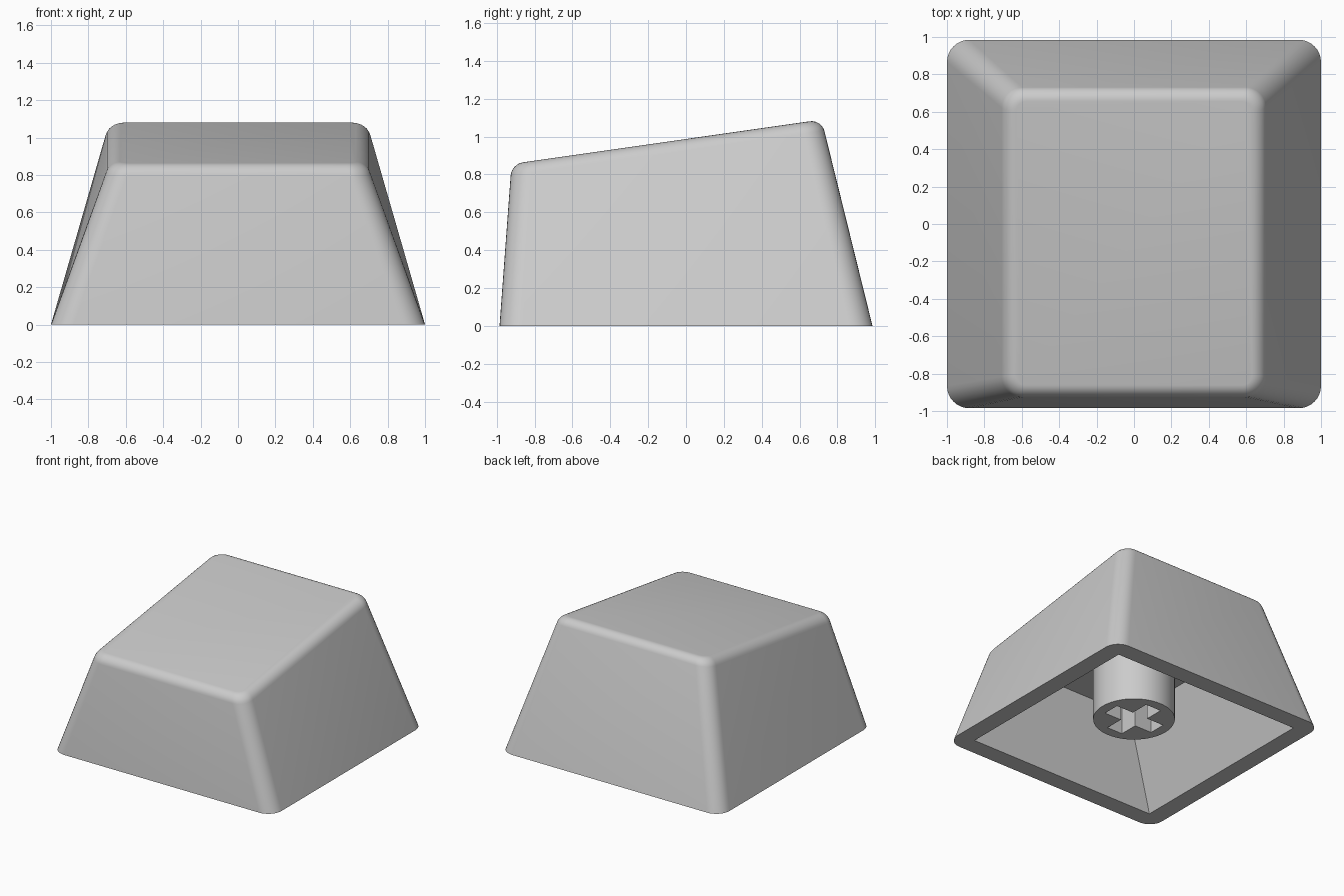
import bpy, bmesh, math

cube = bpy.data.objects.get("Cube")
if cube:
    bpy.data.objects.remove(cube)

# One plain grey plastic
grey = bpy.data.materials.new("grey plastic")
grey.use_nodes = True
colour = (0.6, 0.6, 0.6, 1)
grey.diffuse_color = colour
grey.node_tree.nodes["Principled BSDF"].inputs["Base Color"].default_value = colour


def rounded_rect(half_x, y0, y1, r, steps):
    """Counter-clockwise rounded rectangle outline."""
    centres = [(half_x - r, y1 - r), (r - half_x, y1 - r),
               (r - half_x, y0 + r), (half_x - r, y0 + r)]
    pts = []
    for q, (cx, cy) in enumerate(centres):
        for i in range(steps + 1):
            a = math.pi / 2 * (q + i / steps)
            pts.append((cx + r * math.cos(a), cy + r * math.sin(a)))
    return pts


def add_ring(bm, pts, height):
    return [bm.verts.new((x, y, height(y))) for x, y in pts]


def bridge(bm, a, b):
    n = len(a)
    for i in range(n):
        j = (i + 1) % n
        bm.faces.new((a[i], a[j], b[j], b[i]))


def fill_between(bm, outer, inner):
    """Flat face with a hole, between two closed outlines."""
    edges = []
    for ring in (outer, inner):
        for i, v in enumerate(ring):
            w = ring[(i + 1) % len(ring)]
            edges.append(bm.edges.get((v, w)) or bm.edges.new((v, w)))
    bmesh.ops.triangle_fill(bm, use_beauty=True, edges=edges)


def finish(bm, name, angle):
    bmesh.ops.recalc_face_normals(bm, faces=bm.faces)
    mesh = bpy.data.meshes.new(name)
    bm.to_mesh(mesh)
    bm.free()
    mesh.materials.append(grey)
    obj = bpy.data.objects.new(name, mesh)
    bpy.context.collection.objects.link(obj)
    bpy.ops.object.select_all(action="DESELECT")
    obj.select_set(True)
    bpy.context.view_layer.objects.active = obj
    bpy.ops.object.shade_smooth_by_angle(angle=math.radians(angle))
    return obj


def flat(z):
    return lambda y: z


# Hollow cap: tapered walls, sloping top with a rolled edge, square cavity
STEPS = 8
FILLET = 0.06
CEILING = 0.71
bm = bmesh.new()
base = add_ring(bm, rounded_rect(1.0, -0.985, 0.985, 0.12, STEPS), flat(0))
below = base
for i in range(7):
    a = math.pi / 2 * i / 6
    inset = FILLET * (1 - math.cos(a))
    drop = FILLET * (1 - math.sin(a))
    # the wall flares outwards below the top plane
    outline = rounded_rect(0.69 - inset + drop * 0.28,
                           -0.922 + inset - drop * 0.07,
                           0.715 - inset + drop * 0.26,
                           0.11 - inset, STEPS)
    ring = add_ring(bm, outline, lambda y: 0.987 + 0.143 * y - drop)
    bridge(bm, below, ring)
    below = ring
bm.faces.new(below)


def square(half_x, y0, y1):
    return [(half_x, y1), (-half_x, y1), (-half_x, y0), (half_x, y0)]


mouth = add_ring(bm, square(0.855, -0.84, 0.84), flat(0))
ceiling = add_ring(bm, square(0.58, -0.74, 0.62), flat(CEILING))
bridge(bm, mouth, ceiling)
bm.faces.new(ceiling)
fill_between(bm, base, mouth)
finish(bm, "cap_shell", 35)

# Round stem under the cap with a cross-shaped socket
STEM_FOOT = 0.13
ARM, HALF = 0.225, 0.07
circle = [(0.306 * math.cos(math.tau * i / 48), 0.306 * math.sin(math.tau * i / 48))
          for i in range(48)]
cross = []
for q in range(4):
    c, s = round(math.cos(q * math.pi / 2)), round(math.sin(q * math.pi / 2))
    for x, y in ((ARM, -HALF), (ARM, HALF), (HALF, HALF)):
        cross.append((x * c - y * s, x * s + y * c))
bm = bmesh.new()
foot = add_ring(bm, circle, flat(STEM_FOOT))
head = add_ring(bm, circle, flat(CEILING + 0.01))
slot = add_ring(bm, cross, flat(STEM_FOOT))
slot_end = add_ring(bm, cross, flat(CEILING - 0.05))
bridge(bm, foot, head)
bridge(bm, slot, slot_end)
bm.faces.new(head)
bm.faces.new(slot_end)
fill_between(bm, foot, slot)
finish(bm, "stem", 35)
